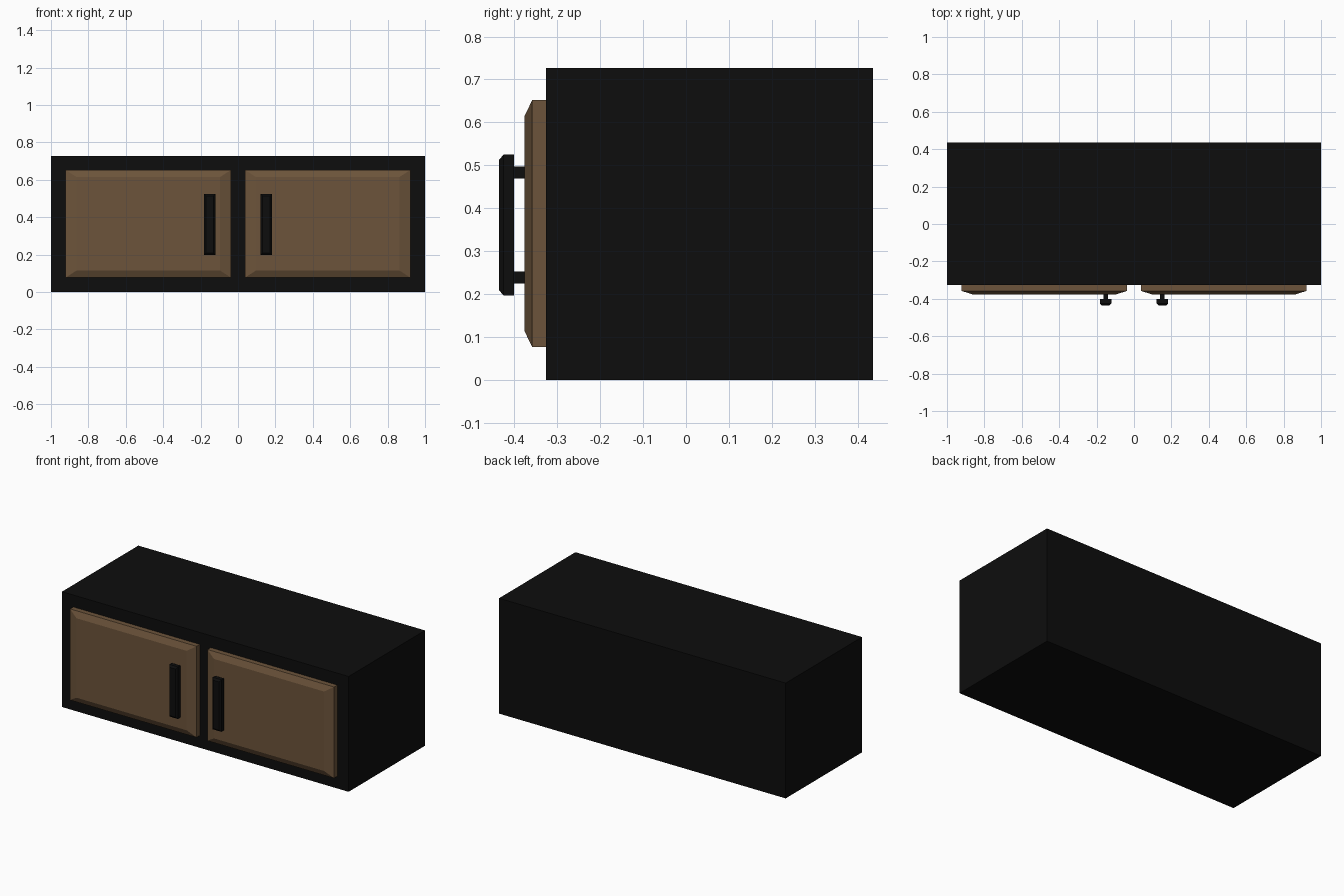
import bpy, bmesh

if "Cube" in bpy.data.objects:
    bpy.data.objects.remove(bpy.data.objects["Cube"])


def material(name, rgb):
    m = bpy.data.materials.new(name)
    m.diffuse_color = (*rgb, 1.0)
    m.use_nodes = True
    m.node_tree.nodes["Principled BSDF"].inputs["Base Color"].default_value = m.diffuse_color
    return m


black = material("matte_black", (0.004, 0.004, 0.004))
wood = material("brown_wood", (0.150, 0.088, 0.043))


def box(name, mat, x, y, z, inset=None, chamfer=0.0):
    """Box from (min, max) ranges; optional chamfer around the front face."""
    (x0, x1), (y0, y1), (z0, z1) = x, y, z

    def ring(yy, dx=0.0, dz=0.0):
        return [bm.verts.new(c) for c in ((x0 + dx, yy, z0 + dz), (x1 - dx, yy, z0 + dz),
                                          (x1 - dx, yy, z1 - dz), (x0 + dx, yy, z1 - dz))]

    bm = bmesh.new()
    rings = [ring(y1), ring(y0 + chamfer)]
    if inset:
        rings.append(ring(y0, *inset))
    for a, b in zip(rings, rings[1:]):
        for i in range(4):
            j = (i + 1) % 4
            bm.faces.new((a[i], a[j], b[j], b[i]))
    bm.faces.new(rings[0])
    bm.faces.new(rings[-1])
    bmesh.ops.recalc_face_normals(bm, faces=bm.faces)
    me = bpy.data.meshes.new(name)
    bm.to_mesh(me)
    bm.free()
    me.materials.append(mat)
    ob = bpy.data.objects.new(name, me)
    bpy.context.collection.objects.link(ob)
    return ob


# Cabinet carcass
box("cabinet_body", black, (-1, 1), (-0.326, 0.435), (0, 0.727))

for side, s in (("left", -1), ("right", 1)):
    def span(a, b):
        return tuple(sorted((s * a, s * b)))

    # Raised door panel with bevelled front edge
    box(side + "_door", wood, span(0.038, 0.921), (-0.376, -0.325), (0.077, 0.652),
        inset=(0.057, 0.037), chamfer=0.018)
    # Handle bar with chamfered front
    box(side + "_handle", black, span(0.121, 0.182), (-0.435, -0.401), (0.197, 0.525),
        inset=(0.010, 0.012), chamfer=0.010)
    # Two handle posts
    for label, z in (("lower", 0.239), ("upper", 0.483)):
        box(f"{side}_{label}_handle_post", black, span(0.139, 0.164),
            (-0.402, -0.375), (z - 0.014, z + 0.014))
